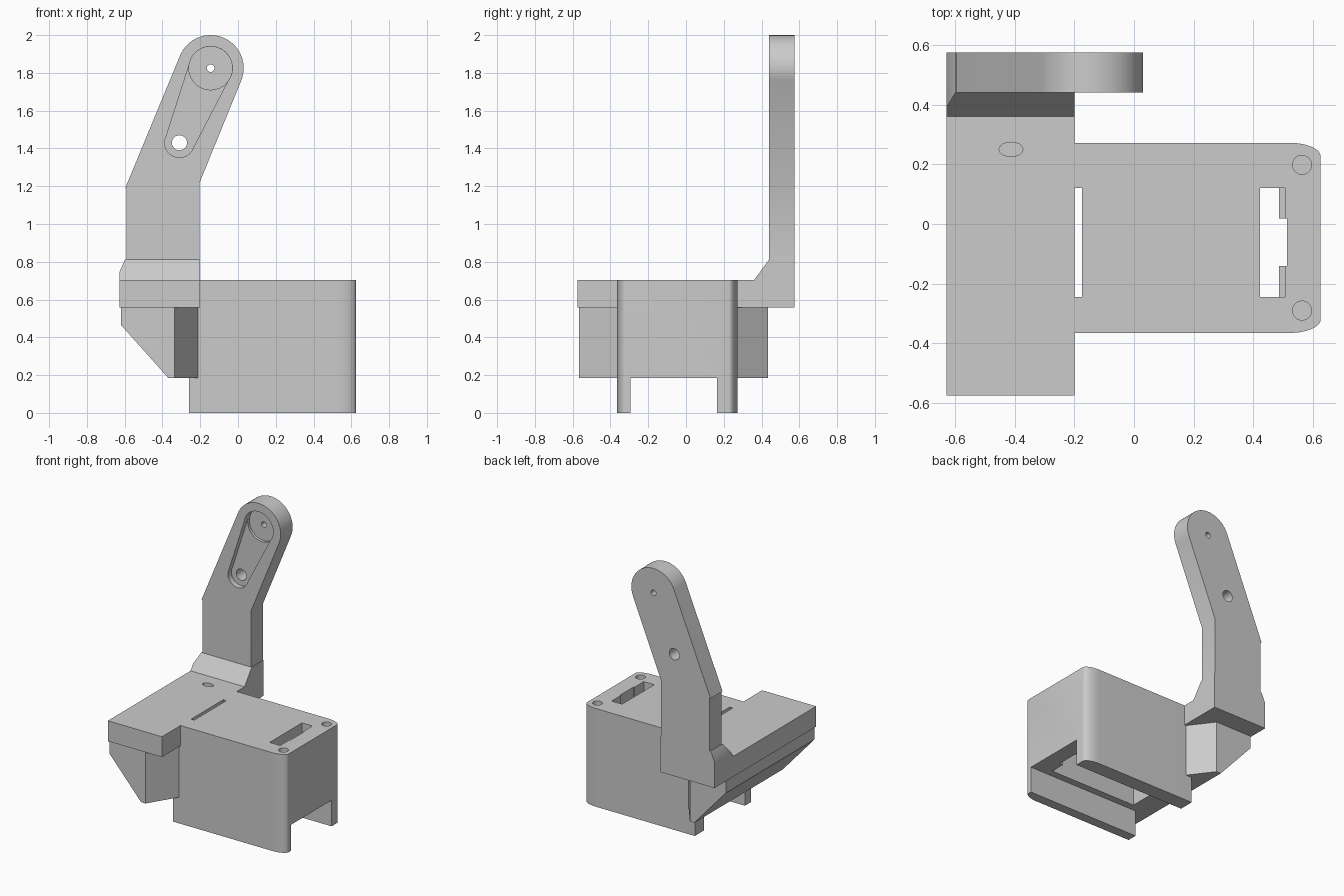
import bpy, bmesh, math
from mathutils import Vector

if "Cube" in bpy.data.objects:
    bpy.data.objects.remove(bpy.data.objects["Cube"])

grey = bpy.data.materials.new("plain grey")
grey.diffuse_color = (0.6, 0.6, 0.6, 1)
grey.use_nodes = True
grey.node_tree.nodes["Principled BSDF"].inputs["Base Color"].default_value = grey.diffuse_color


def prism(name, pts, axis, a, b, cuts=()):
    """Extrude a 2D outline along an axis from a to b, then trim with (point, normal) planes."""
    put = {"x": lambda u, v, w: (w, u, v),
           "y": lambda u, v, w: (u, w, v),
           "z": lambda u, v, w: (u, v, w)}[axis]
    bm = bmesh.new()
    f = bm.faces.new([bm.verts.new(put(u, v, a)) for u, v in pts])
    ext = bmesh.ops.extrude_face_region(bm, geom=[f])["geom"]
    shift = Vector(put(0, 0, b - a))
    bmesh.ops.translate(bm, vec=shift, verts=[g for g in ext if isinstance(g, bmesh.types.BMVert)])
    for co, no in cuts:
        r = bmesh.ops.bisect_plane(bm, geom=bm.verts[:] + bm.edges[:] + bm.faces[:],
                                   plane_co=co, plane_no=no, clear_outer=True)
        edges = [g for g in r["geom_cut"] if isinstance(g, bmesh.types.BMEdge)]
        bmesh.ops.contextual_create(bm, geom=edges)
    bmesh.ops.recalc_face_normals(bm, faces=bm.faces[:])
    me = bpy.data.meshes.new(name)
    bm.to_mesh(me)
    bm.free()
    me.materials.append(grey)
    ob = bpy.data.objects.new(name, me)
    bpy.context.collection.objects.link(ob)
    return ob


def box(name, x0, x1, y0, y1, z0, z1):
    return prism(name, [(x0, y0), (x1, y0), (x1, y1), (x0, y1)], "z", z0, z1)


def arc(cx, cy, rx, ry, a0, a1, n):
    return [(cx + rx * math.cos(math.radians(a0 + (a1 - a0) * i / n)),
             cy + ry * math.sin(math.radians(a0 + (a1 - a0) * i / n))) for i in range(n + 1)]


def circle(cx, cy, rx, ry=None, n=32):
    return arc(cx, cy, rx, ry or rx, 0, 360, n)[:-1]


def boolean(ob, op, *others):
    for o in others:
        m = ob.modifiers.new(op, "BOOLEAN")
        m.operation, m.solver, m.object = op, "EXACT", o
        bpy.ops.object.select_all(action="DESELECT")
        bpy.context.view_layer.objects.active = ob
        ob.select_set(True)
        bpy.ops.object.modifier_apply(modifier=m.name)
        bpy.data.objects.remove(o)


def smooth(ob):
    bpy.ops.object.select_all(action="DESELECT")
    bpy.context.view_layer.objects.active = ob
    ob.select_set(True)
    bpy.ops.object.shade_smooth_by_angle(angle=math.radians(30))


# housing: block with two rounded corners
outline = ([(-0.26, -0.365)] + arc(0.52, -0.32, 0.105, 0.045, -90, 0, 10)
           + arc(0.52, 0.227, 0.105, 0.045, 0, 90, 10) + [(-0.26, 0.272)])
housing = prism("housing", outline, "z", 0, 0.703)

# side plate and the tapered foot below it
plate = box("side_plate", -0.628, -0.2, -0.575, 0.575, 0.557, 0.703)
foot = prism("foot", [(-0.62, -0.567), (-0.335, -0.567), (-0.21, -0.362), (-0.21, 0.27),
                      (-0.335, 0.435), (-0.62, 0.435)], "z", 0.186, 0.6,
             [((-0.37, 0, 0.186), (-0.28, 0, -0.25))])
boolean(housing, "UNION", plate, foot)

# arm: sloped base, straight stem and tilted rounded end
base = prism("arm_base", [(0.36, 0.69), (0.36, 0.703), (0.44, 0.812), (0.575, 0.812), (0.575, 0.69)],
             "x", -0.628, -0.2, [((-0.628, 0, 0.745), (-0.09, 0, 0.04))])
boolean(housing, "UNION", base)
tip = (-0.145, 1.825)
arm = prism("arm", [(-0.59, 0.80), (-0.205, 0.80), (-0.205, 1.215)]
            + arc(*tip, 0.175, 0.175, -22.4, 157.6, 32) + [(-0.597, 1.19), (-0.59, 1.19)],
            "y", 0.44, 0.575)

# housing openings: bottom channel, inner cavity, top slots, blind screw holes
cutters = [box("channel", -0.4, 0.8, -0.295, 0.165, -0.1, 0.186),
           box("cavity", -0.2, 0.485, -0.245, 0.12, 0.15, 0.63),
           box("cavity_notch", 0.45, 0.512, -0.14, 0.018, 0.15, 0.8),
           box("narrow_slot", -0.2, -0.175, -0.245, 0.12, 0.6, 0.8),
           box("wide_slot", 0.422, 0.485, -0.245, 0.12, 0.6, 0.8),
           box("slot_step", 0.46, 0.505, -0.245, 0.12, 0.6, 0.8)]
for x, y, rx, ry in ((0.563, 0.198, 0.032, 0.032), (0.563, -0.29, 0.032, 0.032),
                     (-0.412, 0.25, 0.04, 0.024)):
    cutters.append(prism("screw_hole", circle(x, y, rx, ry, 24), "z", 0.6, 0.8))
boolean(housing, "DIFFERENCE", *cutters)

# arm recess: tapered slot, deeper round pocket, two through holes
low = (-0.31, 1.43)
slot = arc(*tip, 0.115, 0.115, -17, 152, 24) + arc(*low, 0.078, 0.078, 152, 343, 24)
boolean(arm, "DIFFERENCE",
        prism("slot_cut", slot, "y", 0.3, 0.48),
        prism("pocket_cut", circle(*tip, 0.115), "y", 0.3, 0.50),
        prism("pin_hole", circle(*tip, 0.02, n=20), "y", 0.3, 0.7),
        prism("bolt_hole", circle(*low, 0.04, n=24), "y", 0.3, 0.7))

for ob in (housing, arm):
    smooth(ob)
